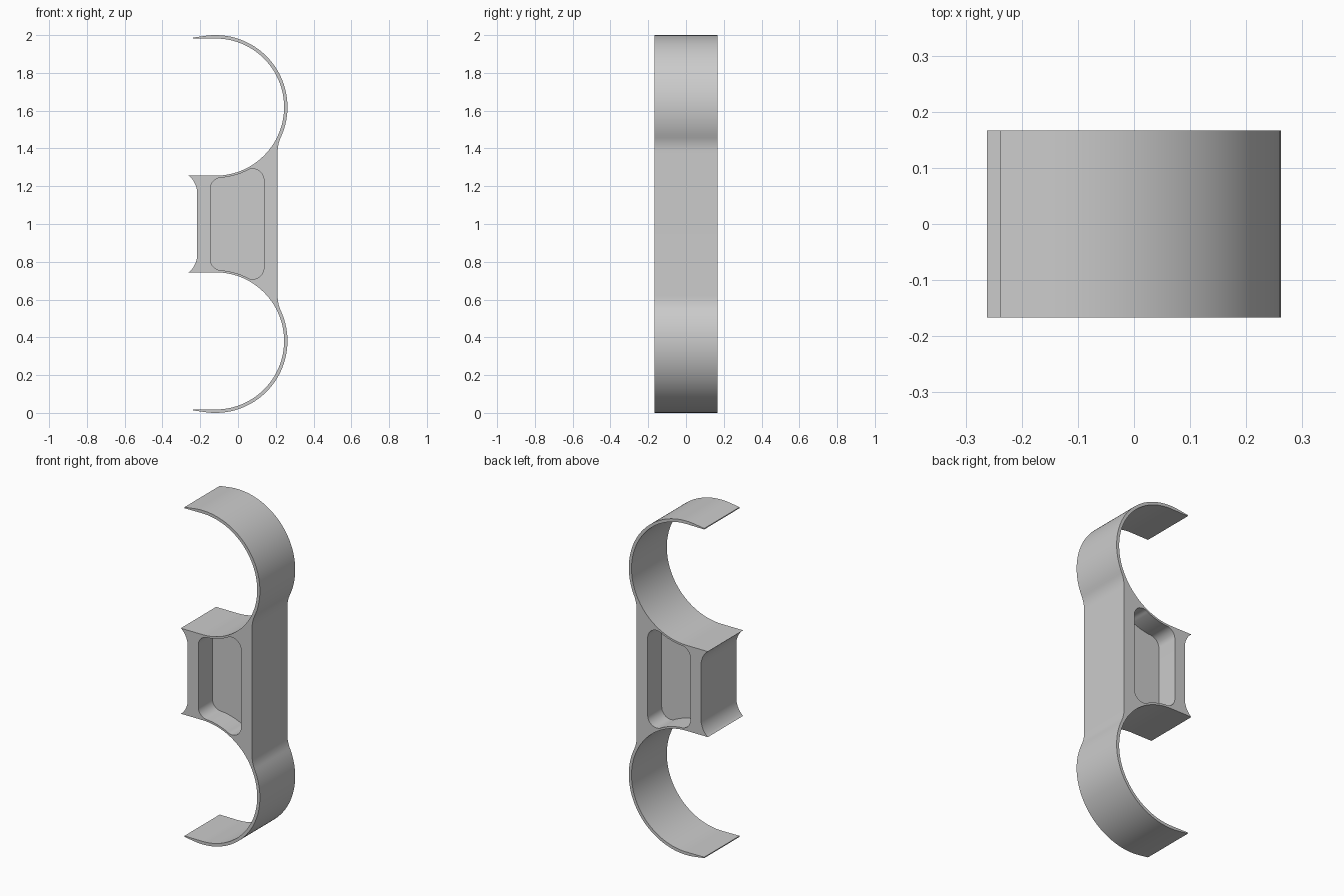
import bpy
import bmesh
from math import radians, degrees, atan2, sqrt, cos, sin

if "Cube" in bpy.data.objects:
    bpy.data.objects.remove(bpy.data.objects["Cube"])

HALF_DEPTH = 0.167
WEB = 0.034                       # half thickness of the pocket floor
CX, CZ = -0.119, 1.619            # centre of the upper clip
R_OUT, R_IN = 0.381, 0.363
SPINE_X = 0.21


def arc(cx, cz, r, a0, a1, n):
    """Points along an arc, angles in degrees."""
    angles = [radians(a0 + (a1 - a0) * i / n) for i in range(n + 1)]
    return [(cx + r * cos(a), cz + r * sin(a)) for a in angles]


def mirrored(upper):
    """Close an upper half outline with its reflection about z = 1."""
    return upper + [(x, 2 - z) for x, z in reversed(upper)]


def prism(bm, outline, y0, y1):
    """Extrude an outline in the xz plane from y0 to y1."""
    face = bm.faces.new([bm.verts.new((x, y0, z)) for x, z in outline])
    grown = bmesh.ops.extrude_face_region(bm, geom=[face])["geom"]
    verts = [v for v in grown if isinstance(v, bmesh.types.BMVert)]
    bmesh.ops.translate(bm, verts=verts, vec=(0, y1 - y0, 0))


def make_object(name, outline, spans):
    bm = bmesh.new()
    for y0, y1 in spans:
        prism(bm, outline, y0, y1)
    bmesh.ops.recalc_face_normals(bm, faces=bm.faces)
    mesh = bpy.data.meshes.new(name)
    bm.to_mesh(mesh)
    bm.free()
    obj = bpy.data.objects.new(name, mesh)
    bpy.context.collection.objects.link(obj)
    return obj


grey = bpy.data.materials.new("plain grey")
grey.use_nodes = True
color = (0.6, 0.6, 0.6, 1)
grey.diffuse_color = color
grey.node_tree.nodes["Principled BSDF"].inputs["Base Color"].default_value = color

# Outline: spine fillet, outer clip curve, tip, inner clip curve, flared foot
fillet = 0.18
fx = SPINE_X + fillet
fz = CZ - sqrt((R_OUT + fillet) ** 2 - (fx - CX) ** 2)
meet = degrees(atan2(CZ - fz, CX - fx))
flare = 0.127
outline = mirrored(
    arc(fx, fz, fillet, 180, meet, 8)
    + arc(CX, CZ, R_OUT, meet - 180, 98, 48)[1:]
    + [(-0.238, 1.987), (-0.238, 1.981)]
    + arc(CX, CZ, R_IN, 90, -90, 64)
    + [(-0.262, CZ - R_IN)]
    + arc(-0.216 - flare, 1.16, flare, 46, 0, 10)
)
body = make_object("double_clip_body", outline, [(-HALF_DEPTH, HALF_DEPTH)])
body.data.materials.append(grey)

# Rounded pockets cut into front and back, leaving a thin web between
pocket = mirrored(
    arc(-0.086, 1.186, 0.06, 180, 97, 10)
    + arc(CX, CZ, 0.375, 277, 296, 10)
    + arc(0.077, 1.232, 0.06, 115, 0, 12)
)
cutter = make_object("pocket_cutter", pocket, [(-0.3, -WEB), (WEB, 0.3)])
cutter.data.materials.append(grey)
cutter.hide_render = True

cut = body.modifiers.new("pockets", "BOOLEAN")
cut.operation = "DIFFERENCE"
cut.solver = "EXACT"
cut.object = cutter
bpy.context.view_layer.objects.active = body
body.select_set(True)
bpy.ops.object.modifier_apply(modifier=cut.name)
bpy.data.objects.remove(cutter)

bpy.ops.object.shade_smooth_by_angle(angle=radians(30))
